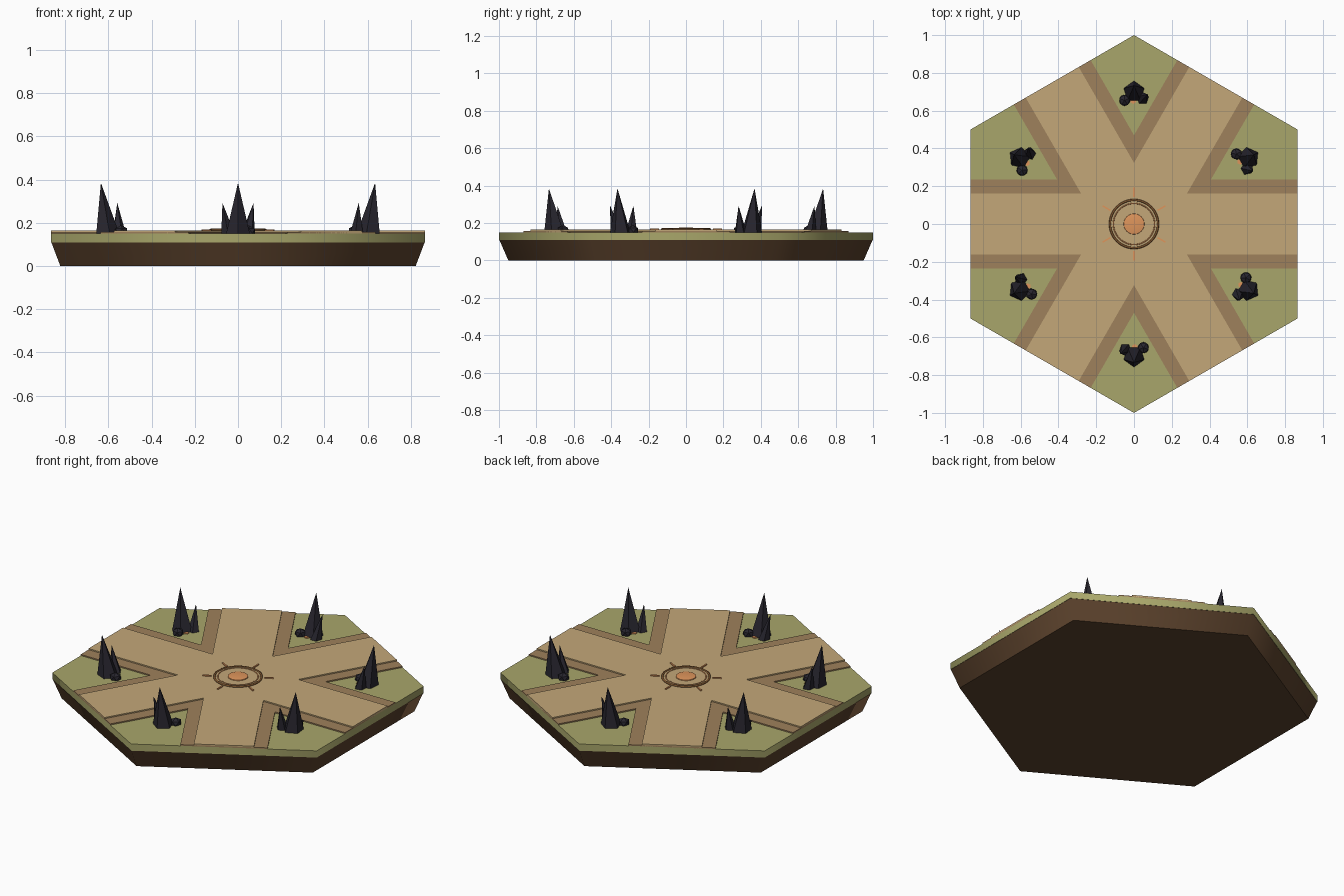
import bpy, bmesh, math
from mathutils import Vector, Matrix

if "Cube" in bpy.data.objects:
    bpy.data.objects.remove(bpy.data.objects["Cube"])

def material(name, r, g, b):
    m = bpy.data.materials.new(name)
    m.diffuse_color = tuple((c / 255) ** 2.2 for c in (r, g, b)) + (1,)
    m.use_nodes = True
    m.node_tree.nodes["Principled BSDF"].inputs["Base Color"].default_value = m.diffuse_color
    return m

SOIL = material("soil", 92, 68, 48)
GRASS = material("grass", 167, 165, 106)
ROAD = material("road", 194, 166, 120)
BORDER = material("border", 157, 128, 92)
STONE = material("dark_stone", 44, 42, 50)
BRONZE = material("bronze", 120, 82, 48)
EMBER = material("ember", 222, 148, 92)

def finish(name, bm, mat, smooth=None):
    bmesh.ops.recalc_face_normals(bm, faces=bm.faces)
    me = bpy.data.meshes.new(name)
    bm.to_mesh(me)
    bm.free()
    me.materials.append(mat)
    ob = bpy.data.objects.new(name, me)
    bpy.context.collection.objects.link(ob)
    if smooth:
        bpy.ops.object.select_all(action='DESELECT')
        ob.select_set(True)
        bpy.context.view_layer.objects.active = ob
        bpy.ops.object.shade_smooth_by_angle(angle=math.radians(smooth))
    return ob

def loft(bm, rings):
    """Closed solid through rings of equal point count."""
    vs = [[bm.verts.new(p) for p in ring] for ring in rings]
    n = len(vs[0])
    for a, b in zip(vs, vs[1:]):
        for i in range(n):
            bm.faces.new((a[i], a[(i + 1) % n], b[(i + 1) % n], b[i]))
    bm.faces.new(vs[0][::-1])
    bm.faces.new(vs[-1])

def ngon(n, r, z, cx=0, cy=0, turn=0):
    return [(cx + r * math.cos(turn + math.tau * i / n),
             cy + r * math.sin(turn + math.tau * i / n), z) for i in range(n)]

def prism(name, mat, profile, n, turn=0, smooth=None):
    bm = bmesh.new()
    loft(bm, [ngon(n, r, z, turn=turn) for r, z in profile])
    return finish(name, bm, mat, smooth)

# hexagonal slab: soil skirt and turf layer
prism("soil_base", SOIL, [(0.95, 0), (0.998, 0.11)], 6, math.pi / 6, 64)
prism("grass_layer", GRASS, [(1, 0.11), (1, 0.15)], 6, math.pi / 6, 64)

# six-armed crossroads, the border being a wider, lower star
def star(name, mat, half, z0, z1):
    pts = []
    for k in range(6):
        rot = Matrix.Rotation(k * math.pi / 3, 3, 'Z')
        end = math.sqrt(0.75)
        inner = half / math.tan(math.pi / 6)
        for p in ((end, -half), (end, half), (inner, half)):
            pts.append(rot @ Vector((*p, 0)))
    bm = bmesh.new()
    loft(bm, [[(p.x, p.y, z) for p in pts] for z in (z0, z1)])
    finish(name, bm, mat)

star("road_border", BORDER, 0.235, 0.149, 0.157)
star("road", ROAD, 0.162, 0.15, 0.164)

# central medallion
prism("medallion_plate", ROAD, [(0.128, 0.16), (0.128, 0.168)], 48, smooth=40)
prism("medallion_core", EMBER, [(0.056, 0.165), (0.054, 0.172), (0.035, 0.175)], 24, smooth=40)

def ring(name, mat, major, minor, z):
    bpy.ops.mesh.primitive_torus_add(major_radius=major, minor_radius=minor, location=(0, 0, z),
                                     major_segments=48, minor_segments=8)
    ob = bpy.context.object
    ob.name = name
    ob.data.materials.append(mat)
    bpy.ops.object.shade_smooth()

ring("medallion_outer_ring", BRONZE, 0.127, 0.006, 0.167)
ring("medallion_inner_ring", EMBER, 0.109, 0.003, 0.168)

for k in range(6):
    rot = Matrix.Rotation(math.radians(30 + 60 * k), 4, 'Z')
    # ray of the medallion
    bm = bmesh.new()
    bmesh.ops.create_cube(bm, size=1, matrix=rot @ Matrix.Translation((0.168, 0, 0.166))
                          @ Matrix.Diagonal((0.048, 0.008, 0.008, 1)))
    finish("medallion_ray", bm, EMBER)

    # leaning five-sided spires, each ending in a point
    for name, base, r, tip in (("tall_spire", (0.70, 0), 0.058, (0.733, 0, 0.385)),
                               ("small_spire", (0.663, -0.046), 0.033, (0.687, -0.072, 0.292))):
        bm = bmesh.new()
        low = [bm.verts.new(p) for p in ngon(5, r, 0.148, *base)]
        top = bm.verts.new(tip)
        bm.faces.new(low[::-1])
        for i in range(5):
            bm.faces.new((low[i], low[(i + 1) % 5], top))
        bm.transform(rot)
        finish(name, bm, STONE)

    # rounded boulder and ember glow beside the spires
    bm = bmesh.new()
    bmesh.ops.create_icosphere(bm, subdivisions=1, radius=0.033,
                               matrix=rot @ Matrix.Translation((0.655, 0.05, 0.162))
                               @ Matrix.Diagonal((1, 1, 0.8, 1)))
    finish("boulder", bm, STONE)
    bm = bmesh.new()
    loft(bm, [ngon(6, 0.016, z, 0.652, 0.004) for z in (0.149, 0.154)])
    bm.transform(rot)
    finish("ember_patch", bm, EMBER)
